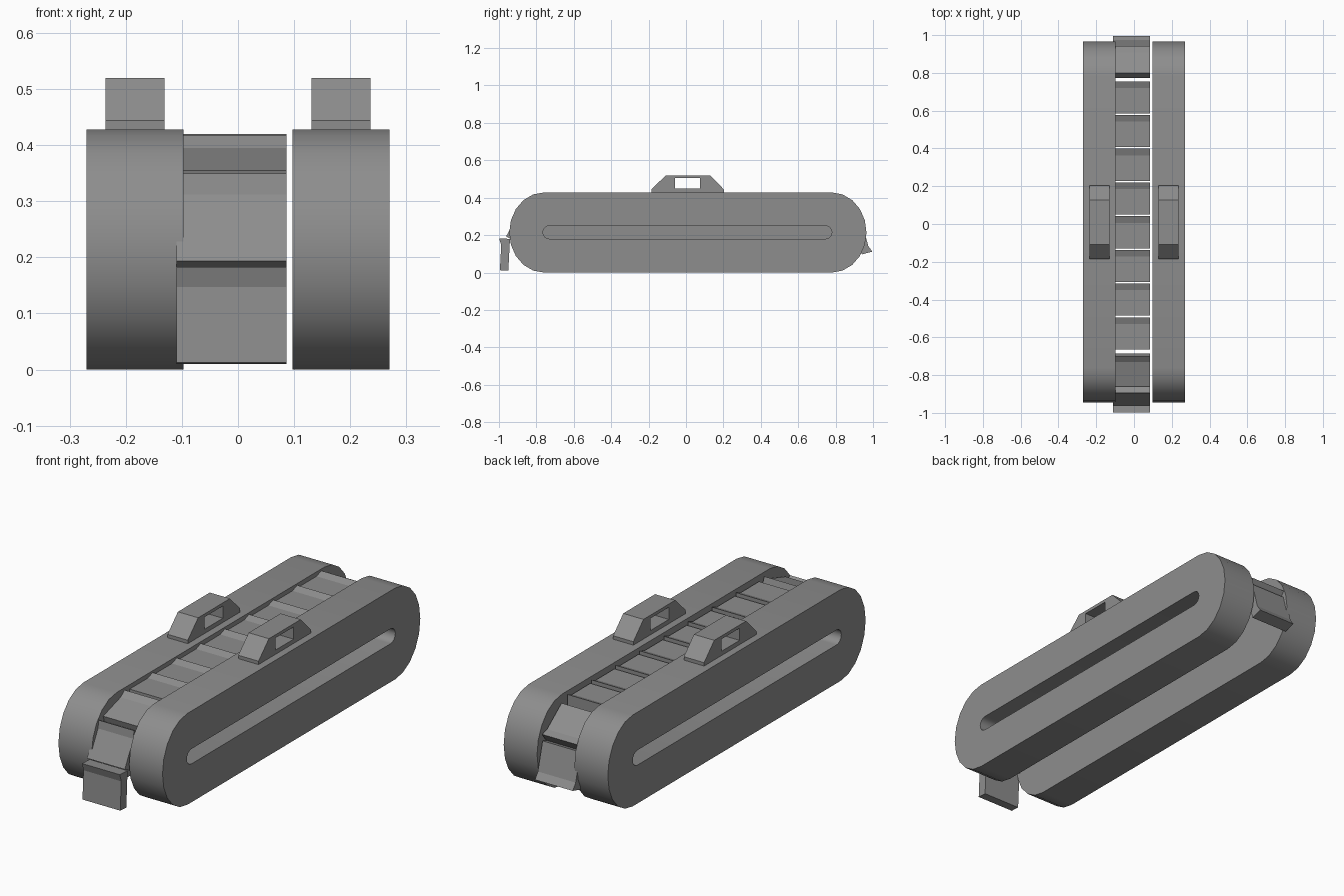
import bpy, bmesh, math

cube = bpy.data.objects.get("Cube")
if cube:
    bpy.data.objects.remove(cube, do_unlink=True)

GREY = (0.27, 0.27, 0.27, 1)
grey = bpy.data.materials.new("plain grey")
grey.use_nodes = True
grey.diffuse_color = GREY
grey.node_tree.nodes["Principled BSDF"].inputs["Base Color"].default_value = GREY


def extrude_profile(name, points, x0, x1):
    """Extrude a (y, z) outline from x0 to x1."""
    bm = bmesh.new()
    face = bm.faces.new([bm.verts.new((x0, y, z)) for y, z in points])
    out = bmesh.ops.extrude_face_region(bm, geom=[face])["geom"]
    moved = [v for v in out if isinstance(v, bmesh.types.BMVert)]
    bmesh.ops.translate(bm, verts=moved, vec=(x1 - x0, 0, 0))
    bmesh.ops.recalc_face_normals(bm, faces=bm.faces)
    mesh = bpy.data.meshes.new(name)
    bm.to_mesh(mesh)
    bm.free()
    mesh.materials.append(grey)
    obj = bpy.data.objects.new(name, mesh)
    bpy.context.collection.objects.link(obj)
    return obj


def capsule(y0, y1, z, ry, rz, steps):
    """Long outline with a half ellipse at each end."""
    pts = []
    for centre, start in ((y1, -90), (y0, 90)):
        for i in range(steps + 1):
            a = math.radians(start + 180 * i / steps)
            pts.append((centre + ry * math.cos(a), z + rz * math.sin(a)))
    return pts


def cut(obj, cutter):
    """Subtract the cutter and bake the result."""
    mod = obj.modifiers.new("cut", "BOOLEAN")
    mod.operation = "DIFFERENCE"
    mod.solver = "EXACT"
    mod.object = cutter
    bpy.context.view_layer.objects.active = obj
    bpy.ops.object.modifier_apply(modifier=mod.name)
    bpy.data.objects.remove(cutter, do_unlink=True)


def smooth(obj):
    bpy.ops.object.select_all(action="DESELECT")
    obj.select_set(True)
    bpy.context.view_layer.objects.active = obj
    bpy.ops.object.shade_smooth_by_angle(angle=math.radians(35))


# Side housings with a long recessed slot, and a pierced bracket on each
HOUSING = capsule(-0.76, 0.78, 0.214, 0.185, 0.214, 10)
SLOT = capsule(-0.73, 0.745, 0.215, 0.035, 0.035, 8)
BRACKET = [(-0.185, 0.42), (-0.185, 0.444), (-0.108, 0.52),
           (0.128, 0.52), (0.203, 0.444), (0.203, 0.42)]
WINDOW = [(-0.06, 0.448), (0.075, 0.448), (0.075, 0.505), (-0.06, 0.505)]

for side, s in (("left", 1), ("right", -1)):
    housing = extrude_profile(side + "_housing", HOUSING, s * 0.097, s * 0.27)
    cut(housing, extrude_profile("slot_cutter", SLOT, s * 0.17, s * 0.3))
    smooth(housing)
    bracket = extrude_profile(side + "_bracket", BRACKET, s * 0.131, s * 0.236)
    cut(bracket, extrude_profile("window_cutter", WINDOW, s * 0.1, s * 0.3))

# Track plates: flat slab with a raised lip at one end
PLATE = [(0, 0), (0.17, 0), (0.17, 0.058), (0.135, 0.045), (0, 0.045)]


def track_plate(name, y, z, degrees):
    a = math.radians(degrees)
    c, s = math.cos(a), math.sin(a)
    pts = [(y + u * c - v * s, z + u * s + v * c) for u, v in PLATE]
    return extrude_profile(name, pts, -0.11, 0.086)


track_plate("front_hanging_plate", -0.95, 0.01, 87)
track_plate("front_steep_plate", -0.922, 0.172, 62)
track_plate("front_sloped_plate", -0.847, 0.312, 17)
for i in range(8):
    track_plate(f"top_plate_{i + 1}", -0.664 + 0.1785 * i, 0.362, 0)
track_plate("back_sloped_plate", 0.772, 0.36, -37)
track_plate("back_hanging_plate", 0.896, 0.261, -75)
